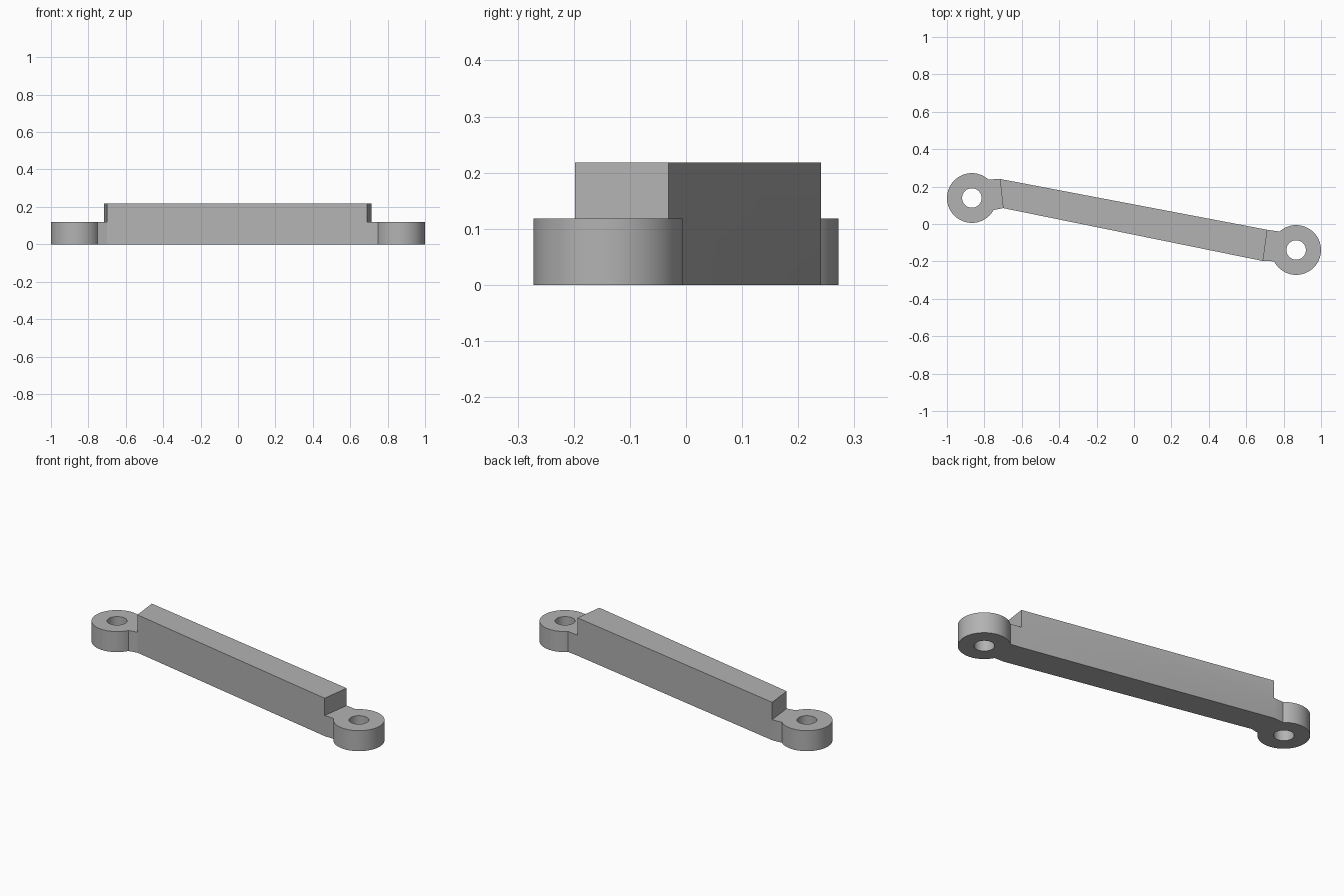
import bpy, bmesh, math

old = bpy.data.objects.get("Cube")
if old:
    bpy.data.objects.remove(old, do_unlink=True)

LUG_H, BAR_H = 0.118, 0.218
LUG_R, HOLE_R = 0.133, 0.052

grey = bpy.data.materials.new("plain grey")
grey.use_nodes = True
colour = (0.45, 0.45, 0.45, 1)
grey.diffuse_color = colour
grey.node_tree.nodes["Principled BSDF"].inputs["Base Color"].default_value = colour


def prism(name, outline, z0, z1):
    """Extrude a counter-clockwise outline from z0 to z1."""
    bm = bmesh.new()
    face = bm.faces.new([bm.verts.new((x, y, z0)) for x, y in outline])
    ext = bmesh.ops.extrude_face_region(bm, geom=[face])
    for v in ext["geom"]:
        if isinstance(v, bmesh.types.BMVert):
            v.co.z = z1
    bmesh.ops.recalc_face_normals(bm, faces=bm.faces)
    mesh = bpy.data.meshes.new(name)
    bm.to_mesh(mesh)
    bm.free()
    ob = bpy.data.objects.new(name, mesh)
    bpy.context.collection.objects.link(ob)
    mesh.materials.append(grey)
    return ob


def circle(cx, cy, r, n=64):
    return [(cx + r * math.cos(math.tau * i / n), cy + r * math.sin(math.tau * i / n))
            for i in range(n)]


def combine(target, tool, operation):
    mod = target.modifiers.new(operation.lower(), "BOOLEAN")
    mod.operation, mod.object, mod.solver = operation, tool, "EXACT"
    bpy.context.view_layer.objects.active = target
    bpy.ops.object.modifier_apply(modifier=mod.name)
    bpy.data.objects.remove(tool, do_unlink=True)


# Raised bar, slightly wider at its right-hand end
link = prism("link_arm", [(-0.70, 0.085), (0.69, -0.198), (0.713, -0.031), (-0.717, 0.241)],
             0, BAR_H)

# Necks and round lugs at both ends, then the pin holes
necks = [
    [(-0.85, 0.055), (-0.70, 0.085), (-0.66, 0.16), (-0.717, 0.241), (-0.85, 0.234)],
    [(0.85, -0.202), (0.85, -0.051), (0.713, -0.031), (0.66, -0.11), (0.69, -0.198)],
]
for side, neck in zip((-1, 1), necks):
    cx, cy = side * 0.867, side * -0.139
    lug = prism("lug", circle(cx, cy, LUG_R), 0, LUG_H)
    combine(lug, prism("neck", neck, 0, LUG_H), "UNION")
    combine(link, lug, "UNION")
    combine(link, prism("hole_cutter", circle(cx, cy, HOLE_R, 48), -0.1, 0.4), "DIFFERENCE")

# Smooth the round walls, keep the edges crisp
bpy.ops.object.select_all(action="DESELECT")
link.select_set(True)
bpy.context.view_layer.objects.active = link
bpy.ops.object.shade_smooth_by_angle(angle=math.radians(20))
